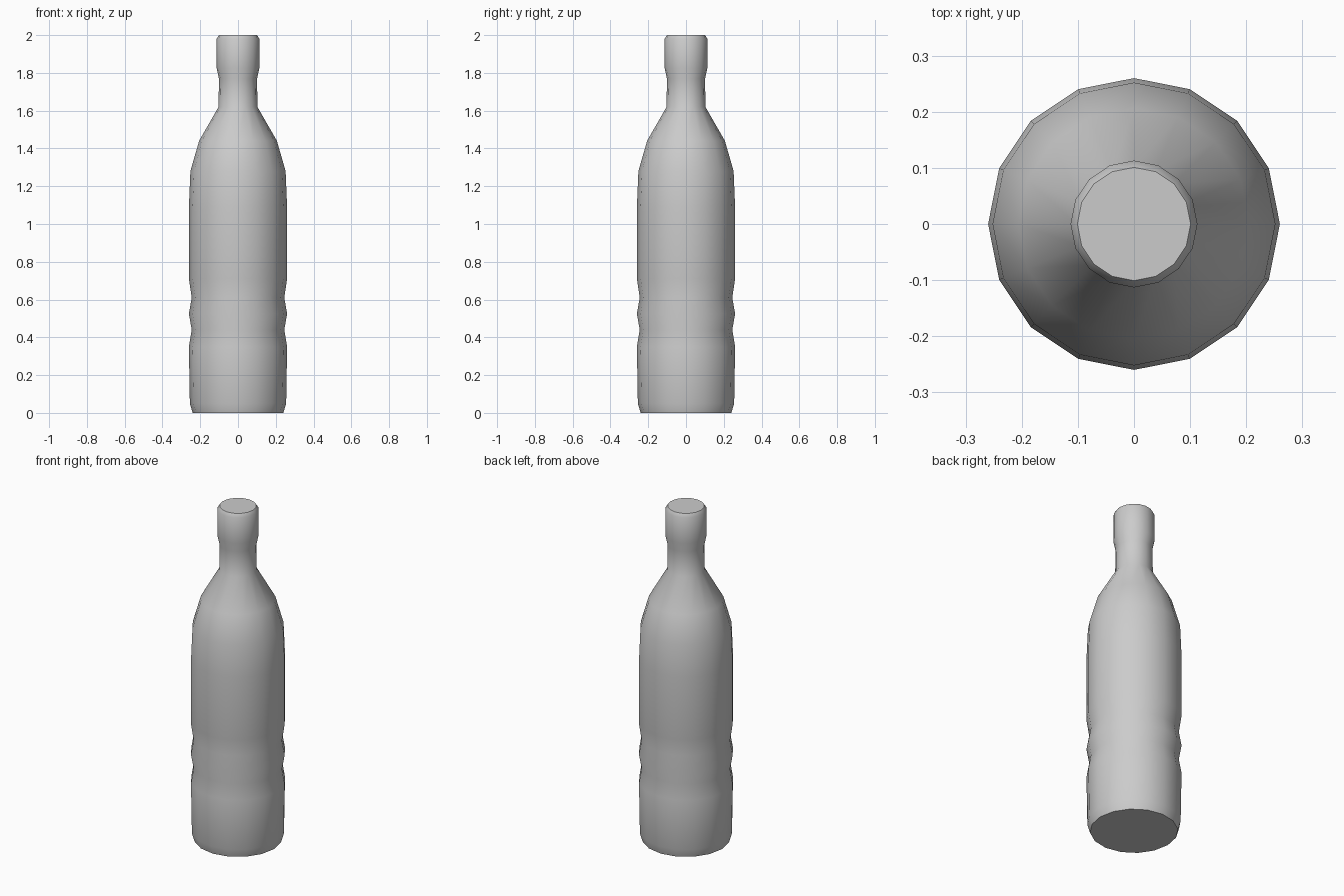
import bpy, bmesh, math

if "Cube" in bpy.data.objects:
    bpy.data.objects.remove(bpy.data.objects["Cube"])

SIDES = 16

# Bottle silhouette: (radius, height) from base to lip
PROFILE = [
    (0.24, 0.0), (0.255, 0.05), (0.26, 0.35),                 # base
    (0.245, 0.44), (0.26, 0.525), (0.245, 0.61), (0.26, 0.71),  # grip rings
    (0.26, 1.09), (0.252, 1.28), (0.206, 1.44),               # body and shoulder
    (0.103, 1.62), (0.101, 1.77),                             # neck
    (0.113, 1.825), (0.113, 1.98), (0.101, 2.0),              # cap
]


def lathe(name, profile, sides):
    bm = bmesh.new()
    rings = []
    for r, z in profile:
        rings.append([bm.verts.new((r * math.cos(i * math.tau / sides),
                                    r * math.sin(i * math.tau / sides), z))
                      for i in range(sides)])
    for low, high in zip(rings, rings[1:]):
        for i in range(sides):
            j = (i + 1) % sides
            bm.faces.new((low[i], low[j], high[j], high[i]))
    # Flat closed ends
    bm.faces.new(rings[0][::-1])
    bm.faces.new(rings[-1])
    mesh = bpy.data.meshes.new(name)
    bm.to_mesh(mesh)
    bm.free()
    obj = bpy.data.objects.new(name, mesh)
    bpy.context.collection.objects.link(obj)
    return obj


bottle = lathe("bottle", PROFILE, SIDES)
bpy.context.view_layer.objects.active = bottle
bottle.select_set(True)
bpy.ops.object.shade_smooth_by_angle(angle=math.radians(40))
